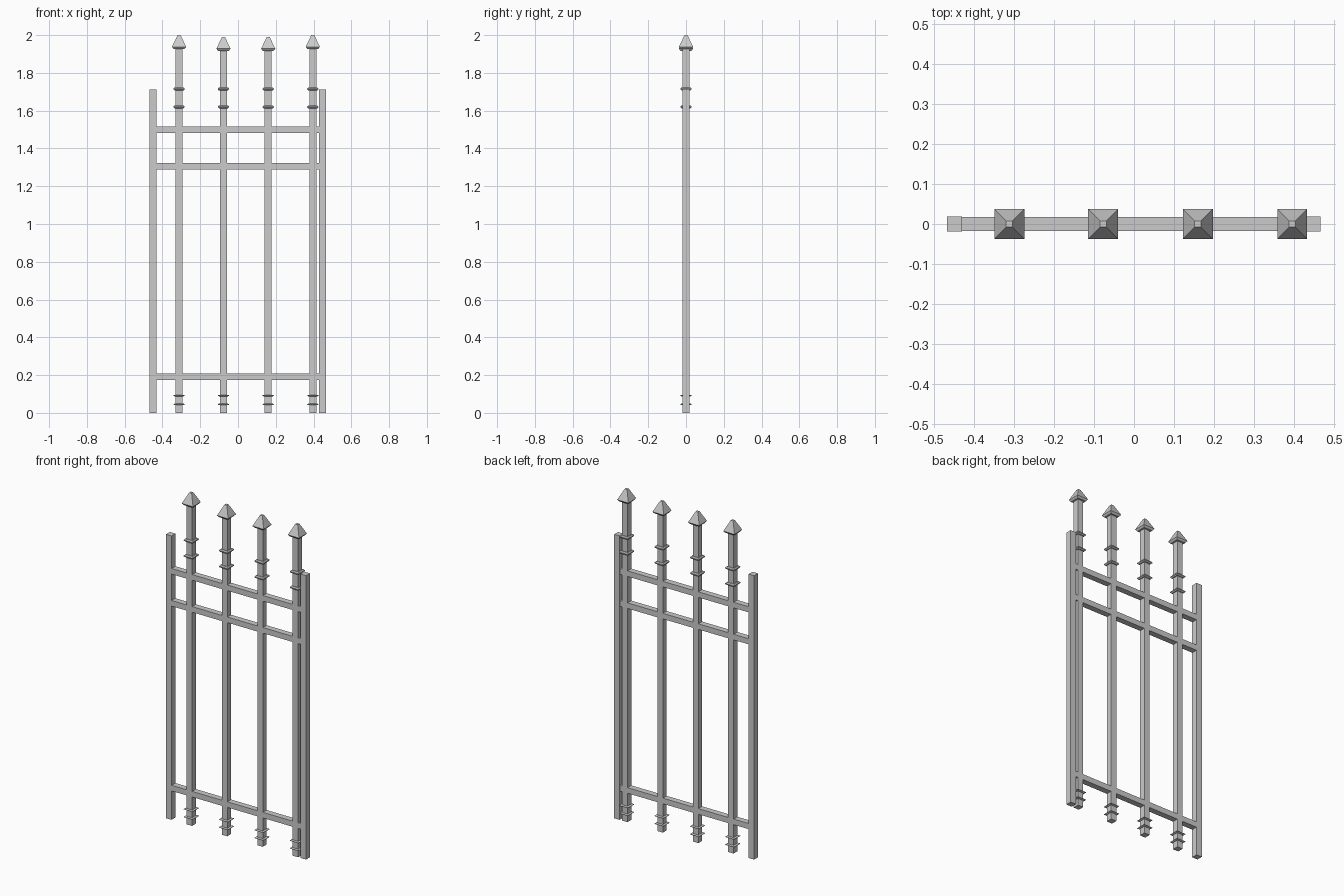
import bpy, bmesh

if "Cube" in bpy.data.objects:
    bpy.data.objects.remove(bpy.data.objects["Cube"])


def make_object(name, bm):
    bmesh.ops.recalc_face_normals(bm, faces=bm.faces)
    mesh = bpy.data.meshes.new(name)
    bm.to_mesh(mesh)
    bm.free()
    ob = bpy.data.objects.new(name, mesh)
    bpy.context.collection.objects.link(ob)
    return ob


def square_loft(bm, x, profile):
    """Stack of square sections (half width, z), capped at both ends."""
    loops = [[bm.verts.new((x + sx * h, sy * h, z))
              for sx, sy in ((-1, -1), (1, -1), (1, 1), (-1, 1))]
             for h, z in profile]
    for a, b in zip(loops, loops[1:]):
        for i in range(4):
            j = (i + 1) % 4
            bm.faces.new((a[i], a[j], b[j], b[i]))
    bm.faces.new(loops[0][::-1])
    bm.faces.new(loops[-1])


def lofted(name, x, profile):
    bm = bmesh.new()
    square_loft(bm, x, profile)
    return make_object(name, bm)


def box(name, x0, x1, half_y, z0, z1):
    bm = bmesh.new()
    bmesh.ops.create_cube(bm, size=1)
    for v in bm.verts:
        v.co.x = x1 if v.co.x > 0 else x0
        v.co.y *= 2 * half_y
        v.co.z = z1 if v.co.z > 0 else z0
    return make_object(name, bm)


H = 0.0185      # half thickness of the square bars

# End posts
for side, x in (("left", -0.449), ("right", 0.448)):
    lofted(side + "_end_post", x, [(H, 0), (H, 1.713)])

# Horizontal rails
for name, z in (("bottom", 0.191), ("middle", 1.306), ("top", 1.499)):
    box(name + "_rail", -0.435, 0.433, 0.018, z - 0.017, z + 0.017)

# Pickets with spear heads and collars
for n, (x, tip) in enumerate(((-0.312, 2.0), (-0.077, 1.99),
                              (0.16, 1.99), (0.396, 2.0)), 1):
    lofted(f"picket_{n}", x, [(H, 0), (H, tip - 0.06)])
    lofted(f"spear_head_{n}", x, [(0.029, tip - 0.073), (0.0375, tip - 0.062),
                                  (0.01, tip - 0.004), (0.008, tip)])
    for place, heights, t in (("upper", (1.62, 1.715), 0.008),
                              ("lower", (0.045, 0.092), 0.004)):
        bm = bmesh.new()
        for z in heights:
            square_loft(bm, x, [(0.024, z - t), (0.0295, z - t * 0.3),
                                (0.0295, z + t * 0.3), (0.024, z + t)])
        make_object(f"{place}_collars_{n}", bm)
